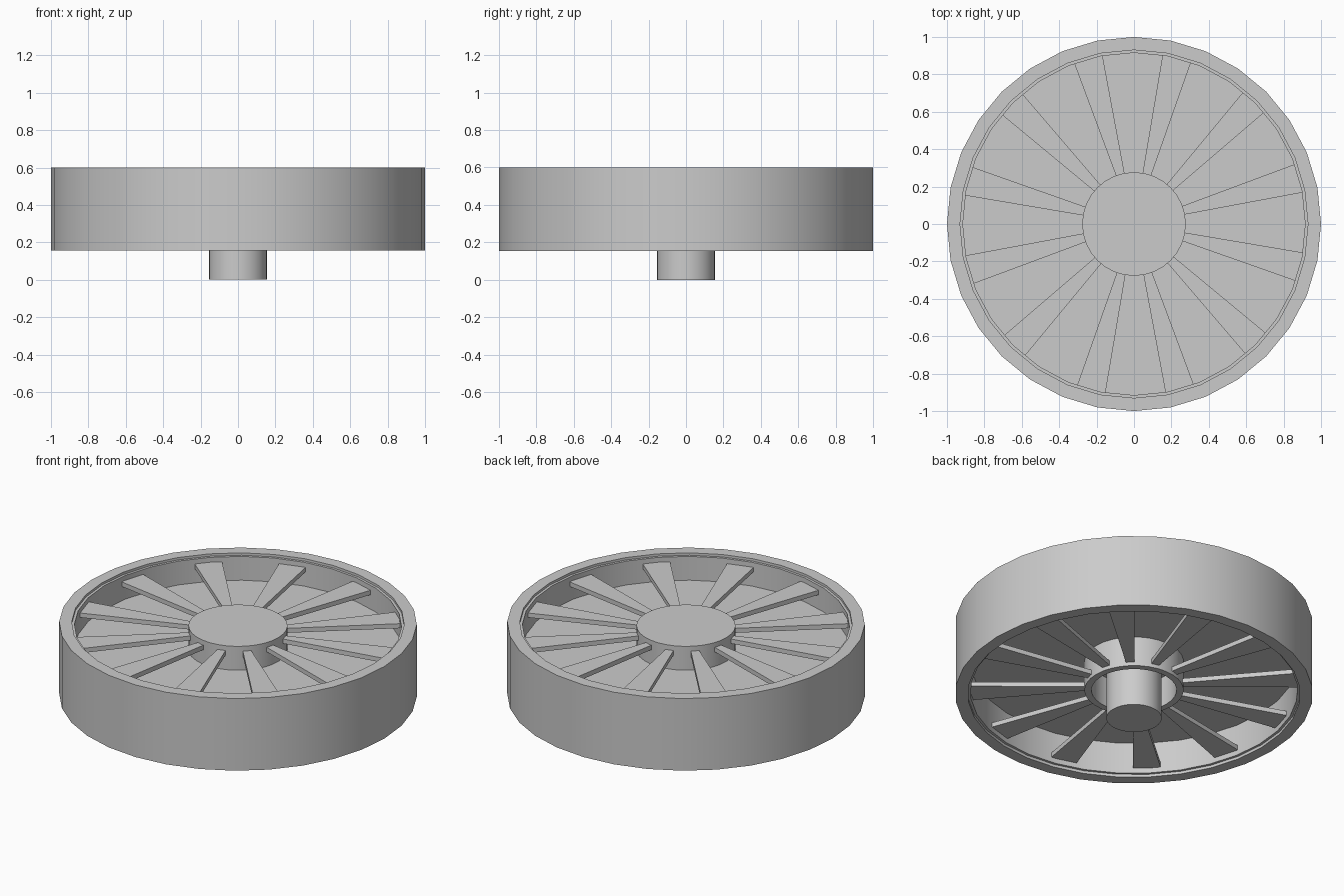
import bpy
import bmesh
from math import cos, sin, pi, radians

SIDES = 32
BLADES = 12

cube = bpy.data.objects.get("Cube")
if cube:
    bpy.data.objects.remove(cube, do_unlink=True)

grey = bpy.data.materials.new("light_grey")
grey.use_nodes = True
grey.diffuse_color = (0.6, 0.6, 0.6, 1)
grey.node_tree.nodes["Principled BSDF"].inputs["Base Color"].default_value = (0.6, 0.6, 0.6, 1)


def finish(bm, name):
    """Turn a bmesh into a grey object with crisp edges."""
    bmesh.ops.recalc_face_normals(bm, faces=bm.faces[:])
    mesh = bpy.data.meshes.new(name)
    bm.to_mesh(mesh)
    bm.free()
    mesh.materials.append(grey)
    obj = bpy.data.objects.new(name, mesh)
    bpy.context.collection.objects.link(obj)
    bpy.ops.object.select_all(action='DESELECT')
    obj.select_set(True)
    bpy.context.view_layer.objects.active = obj
    bpy.ops.object.shade_smooth_by_angle(angle=radians(30))
    return obj


def lathe(name, profile):
    """Revolve a closed (radius, height) profile around the z axis."""
    bm = bmesh.new()
    verts = [bm.verts.new((0, r, z)) for r, z in profile]
    edges = [bm.edges.new((v, verts[(i + 1) % len(verts)])) for i, v in enumerate(verts)]
    bmesh.ops.spin(bm, geom=verts + edges, cent=(0, 0, 0), axis=(0, 0, 1),
                   angle=2 * pi, steps=SIDES, use_duplicate=False)
    bmesh.ops.remove_doubles(bm, verts=bm.verts[:], dist=0.0005)
    return finish(bm, name)


def blade_ring(name, low, high):
    """Twelve flat wedge blades running from the hub to the rim."""
    bm = bmesh.new()
    half = radians(4.9)
    for i in range(BLADES):
        mid = radians(15.5) + i * 2 * pi / BLADES
        corners = [(0.265, -half), (0.92, -half), (0.92, half), (0.265, half)]
        base = bm.faces.new([bm.verts.new((r * cos(mid + a), r * sin(mid + a), low))
                             for r, a in corners])
        solid = bmesh.ops.extrude_face_region(bm, geom=[base], use_keep_orig=True)
        moved = [v for v in solid["geom"] if isinstance(v, bmesh.types.BMVert)]
        bmesh.ops.translate(bm, verts=moved, vec=(0, 0, high - low))
    return finish(bm, name)


# Outer rim with a small recessed ledge on both open sides
lathe("rim", [(1, 0.155), (1, 0.6), (0.93, 0.6), (0.93, 0.585), (0.915, 0.585),
              (0.915, 0.172), (0.93, 0.172), (0.93, 0.155)])

# Solid web closing the middle of the wheel
lathe("web_disc", [(0, 0.365), (0.92, 0.365), (0.92, 0.438), (0, 0.438)])

# Hub: solid above the web, hollow collar below it
lathe("hub_cap", [(0, 0.42), (0.277, 0.42), (0.277, 0.585), (0, 0.585)])
lathe("hub_collar", [(0.238, 0.18), (0.277, 0.18), (0.277, 0.38), (0.238, 0.38)])

# Axle stub the wheel stands on
lathe("axle", [(0, 0), (0.155, 0), (0.155, 0.38), (0, 0.38)])

# Blades above and below the web
blade_ring("upper_blades", 0.527, 0.555)
blade_ring("lower_blades", 0.203, 0.231)
